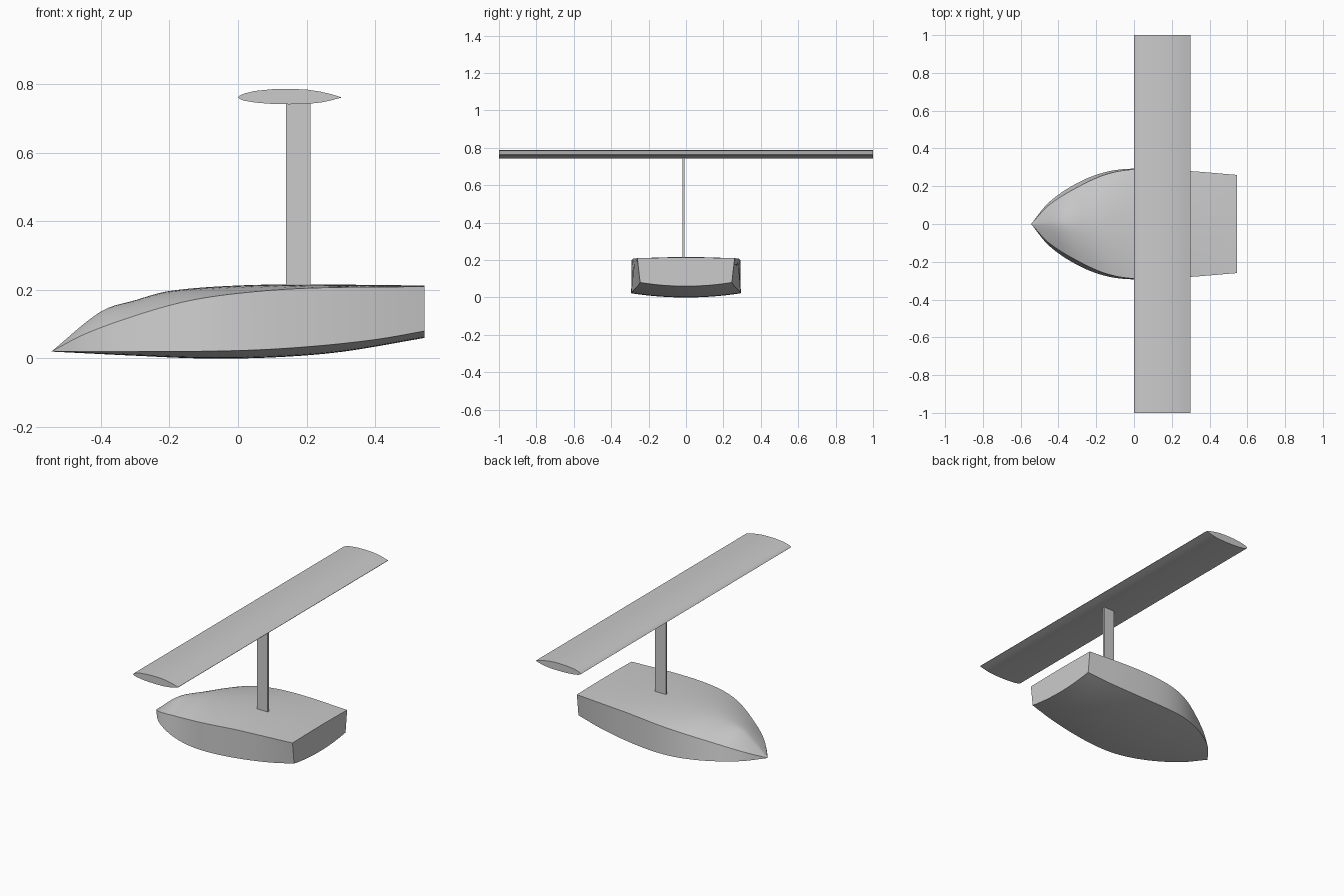
import bpy, bmesh, math

if "Cube" in bpy.data.objects:
    bpy.data.objects.remove(bpy.data.objects["Cube"], do_unlink=True)

grey = bpy.data.materials.new("light_grey")
grey.use_nodes = True
COLOUR = (0.6, 0.6, 0.6, 1)
grey.diffuse_color = COLOUR
grey.node_tree.nodes["Principled BSDF"].inputs["Base Color"].default_value = COLOUR


def spline(points, x):
    """Smooth interpolation through a short list of (x, value) points."""
    n = len(points)
    slope = lambda i: ((points[min(i + 1, n - 1)][1] - points[max(i - 1, 0)][1])
                       / (points[min(i + 1, n - 1)][0] - points[max(i - 1, 0)][0]))
    for i in range(n - 1):
        (x0, a), (x1, b) = points[i], points[i + 1]
        if x <= x1 or i == n - 2:
            h = x1 - x0
            t = min(max((x - x0) / h, 0), 1)
            return (a * (1 + 2 * t) * (1 - t) ** 2 + slope(i) * h * t * (1 - t) ** 2
                    + b * t * t * (3 - 2 * t) + slope(i + 1) * h * t * t * (t - 1))


def loft(name, rings, angle):
    """Skin closed rings of points and cap both ends."""
    bm = bmesh.new()
    rows = [[bm.verts.new(p) for p in ring] for ring in rings]
    n = len(rows[0])
    for a, b in zip(rows, rows[1:]):
        for i in range(n):
            bm.faces.new((a[i], a[(i + 1) % n], b[(i + 1) % n], b[i]))
    bm.faces.new(rows[0])
    bm.faces.new(rows[-1])
    bmesh.ops.remove_doubles(bm, verts=bm.verts, dist=0.0002)
    bmesh.ops.recalc_face_normals(bm, faces=bm.faces)
    mesh = bpy.data.meshes.new(name)
    bm.to_mesh(mesh)
    bm.free()
    obj = bpy.data.objects.new(name, mesh)
    bpy.context.collection.objects.link(obj)
    mesh.materials.append(grey)
    bpy.ops.object.select_all(action='DESELECT')
    obj.select_set(True)
    bpy.context.view_layer.objects.active = obj
    bpy.ops.object.shade_smooth_by_angle(angle=math.radians(angle))
    return obj


# Hull: guide curves along the length
BOW, STERN = -0.545, 0.545
chine_y = [(BOW, 0), (-.45, .115), (-.3, .217), (-.15, .275), (0, .293), (.25, .28), (STERN, .245)]
chine_z = [(BOW, .02), (-.3, .02), (0, .023), (.2, .034), (.4, .055), (STERN, .08)]
sheer_y = [(BOW, 0), (-.45, .1), (-.3, .194), (-.15, .262), (0, .289), (.25, .283), (STERN, .26)]
sheer_z = [(BOW, .02), (-.45, .07), (-.3, .125), (-.15, .167), (0, .19), (.2, .205), (STERN, .21)]
crown_z = [(BOW, .02), (-.4, .137), (-.3, .17), (-.2, .197), (0, .213), (.2, .216), (STERN, .213)]
keel_z = [(BOW, .02), (-.3, .008), (-.1, 0), (.1, .003), (.3, .019), (STERN, .06)]


def hull_section(x):
    cy, cz, sy, sz, top, keel = (spline(g, x) for g in
                                 (chine_y, chine_z, sheer_y, sheer_z, crown_z, keel_z))
    power = 1.2 + 0.8 * min((x - BOW) / 0.4, 1)
    steps = [i / 8 for i in range(-8, 9)]
    deck = [(x, t * sy, sz + (top - sz) * (1 - abs(t) ** power)) for t in steps]
    bottom = [(x, -t * cy, cz + (keel - cz) * (1 - t * t)) for t in steps]
    return deck + bottom


STATIONS = 48
loft("hull", [hull_section(BOW + (STERN - BOW) * (i / STATIONS) ** 1.2)
              for i in range(STATIONS + 1)], 28)

# Wing: one aerofoil profile swept across the full span
upper = [(0, .762), (.006, .768), (.02, .774), (.05, .781), (.1, .786), (.15, .787),
         (.2, .785), (.24, .779), (.27, .772), (.3, .763)]
lower = [(.3, .761), (.27, .753), (.24, .747), (.2, .743), (.15, .742), (.1, .743),
         (.05, .747), (.02, .752), (.006, .757)]
loft("wing", [[(x, y, z) for x, z in upper + lower] for y in (-1, 1)], 40)

# Strut: thin flat mast between deck and wing
mast = [(.14, -.02), (.212, -.02), (.212, -.009), (.14, -.009)]
loft("strut", [[(x, y, z) for x, y in mast] for z in (.2, .76)], 30)
